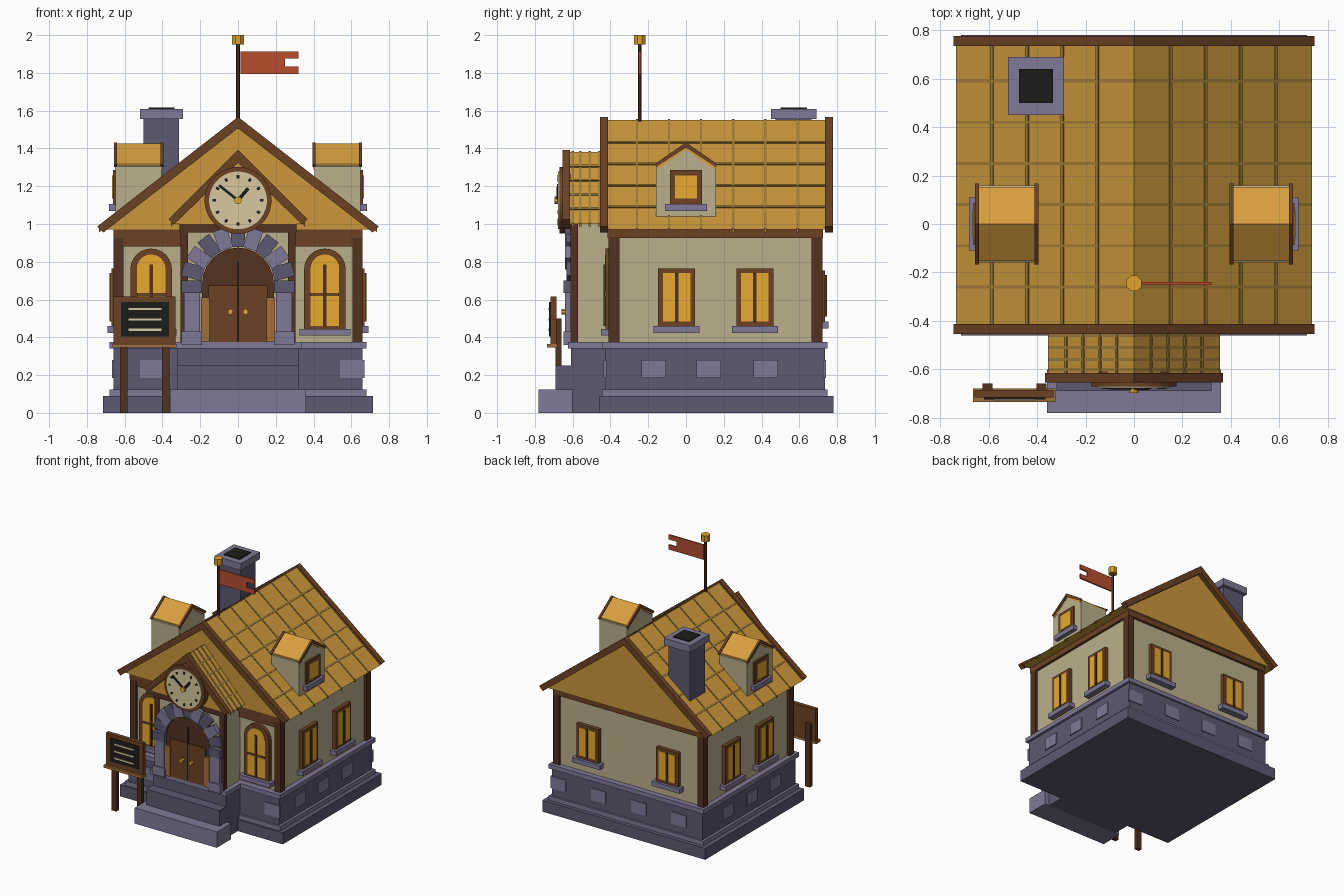
import bpy, bmesh
from math import sin, cos, pi, radians, hypot

if "Cube" in bpy.data.objects:
    bpy.data.objects.remove(bpy.data.objects["Cube"])

COL = dict(
    roof=(0.60, 0.31, 0.045), batten=(0.36, 0.21, 0.04), gable=(0.58, 0.29, 0.04),
    dormer=(0.68, 0.34, 0.05), wall=(0.50, 0.43, 0.26), brown=(0.15, 0.055, 0.017),
    dark=(0.085, 0.032, 0.014), tan=(0.36, 0.16, 0.045), stone=(0.22, 0.19, 0.31),
    slate=(0.11, 0.10, 0.165), glass=(0.80, 0.40, 0.03), gold=(0.75, 0.38, 0.03),
    cream=(0.68, 0.58, 0.35), black=(0.012, 0.012, 0.010), red=(0.48, 0.075, 0.03))
MATS = {}
for k, c in COL.items():
    MATS[k] = bpy.data.materials.new(k)
    MATS[k].diffuse_color = (*c, 1)


def slab(name, pts, side, d0, d1, mat):
    """Extrude a (u, z) outline outwards on one side: '-y', '+y', '-x', '+x' (or '+z' for (x, y))."""
    s = -1 if side[0] == '-' else 1
    ax = side[1]
    put = {'y': lambda u, v, d: (u, s * d, v), 'x': lambda u, v, d: (s * d, u, v),
           'z': lambda u, v, d: (u, v, d)}[ax]
    bm = bmesh.new()
    a = [bm.verts.new(put(u, v, d0)) for u, v in pts]
    b = [bm.verts.new(put(u, v, d1)) for u, v in pts]
    bm.faces.new(a)
    bm.faces.new(b[::-1])
    n = len(pts)
    for i in range(n):
        bm.faces.new((a[i], b[i], b[(i + 1) % n], a[(i + 1) % n]))
    bmesh.ops.recalc_face_normals(bm, faces=bm.faces[:])
    me = bpy.data.meshes.new(name)
    bm.to_mesh(me)
    bm.free()
    me.materials.append(MATS[mat])
    ob = bpy.data.objects.new(name, me)
    bpy.context.collection.objects.link(ob)
    return ob


def rect(u0, u1, v0, v1):
    return [(u0, v0), (u1, v0), (u1, v1), (u0, v1)]


def box(name, x0, x1, y0, y1, z0, z1, mat):
    return slab(name, rect(x0, x1, y0, y1), '+z', z0, z1, mat)


def ngon(cu, cv, r, n):
    return [(cu + r * cos(2 * pi * (i + .5) / n), cv + r * sin(2 * pi * (i + .5) / n)) for i in range(n)]


def arch(c, w, z0, zc, n=12):
    return [(c - w, z0), (c + w, z0)] + [(c + w * cos(pi * i / n), zc + w * sin(pi * i / n)) for i in range(n + 1)]


def bar(u, v, du, dv, h, w):
    """Rectangle at (u, v) with half-length h along (du, dv) and half-width w."""
    l = hypot(du, dv)
    a, b = du / l, dv / l
    return [(u + s * h * a - t * w * b, v + s * h * b + t * w * a) for s, t in ((-1, -1), (1, -1), (1, 1), (-1, 1))]


def chevron(w, zt, zb, t, cut=0.0):
    e = zb - t if cut == 0 else zb - cut
    return [(-w, zb), (0, zt), (w, zb), (w - cut, e), (0, zt - t), (-w + cut, e)]


# stone foundation
box("plinth", -.715, .715, -.46, .78, 0, .09, 'slate')
box("plinth_step", -.68, .68, -.445, .75, .09, .125, 'stone')
box("foundation", -.66, .66, -.43, .735, .125, .34, 'slate')
box("foundation_cap", -.68, .68, -.445, .75, .34, .375, 'stone')
for i in range(4):
    x = -.455 + .353 * i
    if i in (0, 3):
        slab("front_stone", rect(x - .065, x + .065, .185, .28), '-y', .42, .437, 'stone')
    slab("back_stone", rect(x - .065, x + .065, .185, .28), '+y', .725, .742, 'stone')
for y in (-.17, .12, .423):
    for s in ('-x', '+x'):
        slab("side_stone", rect(y - .065, y + .065, .185, .28), s, .65, .668, 'stone')

# walls, corner posts and beams
box("walls", -.64, .64, -.395, .705, .375, .96, 'wall')
for s in (-1, 1):
    for y in (-.41, .665):
        x0, x1 = sorted((s * .607, s * .66))
        box("corner_post", x0, x1, y, y + .057, .375, .93, 'dark')
box("wall_beam", -.66, .66, -.415, .725, .925, .975, 'brown')
box("front_band", -.61, .61, -.408, -.38, .88, .925, 'brown')


def roof(label, w, zt, zb, y0, y1, xs, ys):
    slab(label + "_roof", [(-w, zb), (w, zb), (0, zt)], '+y', y0, y1, 'roof')
    k = (zt - zb) / w
    for x in xs:
        for s in (-1, 1):
            slab(label + "_long_batten", bar(s * x, zt - k * x, s, -k, .007, .006), '+y', y0, y1, 'batten')
    for y in ys:
        slab(label + "_slope_batten", chevron(w, zt + .006, zb + .006, .02), '+y', y - .006, y + .006, 'batten')


# main roof and barge boards
roof("main", .735, 1.55, .97, -.42, .74, (.15, .295, .44, .585), [-.26 + .17 * i for i in range(6)])
for y in (-.455, .735):
    slab("barge_board", chevron(.745, 1.567, .987, .06, .032), '+y', y, y + .042, 'brown')

# porch: base, steps, walls, roof
box("porch_base", -.32, .32, -.61, -.4, 0, .34, 'slate')
box("porch_floor", -.335, .335, -.625, -.4, .34, .375, 'stone')
box("upper_step", -.32, .32, -.69, -.6, .125, .25, 'slate')
box("lower_step", -.36, .36, -.78, -.6, 0, .125, 'stone')
box("porch_walls", -.295, .295, -.603, -.38, .375, 1.005, 'wall')
for s in (-1, 1):
    x0, x1 = sorted((s * .265, s * .305))
    box("porch_post", x0, x1, -.612, -.572, .375, 1.0, 'dark')
box("porch_beam", -.31, .31, -.615, -.58, .955, 1.003, 'dark')
roof("porch", .355, 1.38, 1.0, -.62, -.3, (.07, .14, .21, .28), (-.6, -.56, -.51, -.46))
slab("porch_barge_board", chevron(.368, 1.392, 1.025, .068, .028), '-y', .615, .655, 'brown')

# door, pilasters and arch stones
slab("door_arch", arch(0, .19, .375, .685), '-y', .6, .622, 'dark')
for s in (-1, 1):
    def mir(a, b, z0, z1):
        return rect(*sorted((s * a, s * b)), z0, z1)
    slab("door_leaf", mir(.006, .155, .375, .675), '-y', .61, .632, 'brown')
    slab("door_side_strip", mir(.15, .195, .375, .61), '-y', .61, .64, 'tan')
    slab("door_knob", ngon(s * .04, .535, .015, 8), '-y', .625, .66, 'gold')
    slab("pilaster", mir(.2, .285, .375, .65), '-y', .6, .64, 'stone')
    slab("pilaster_base", mir(.19, .298, .36, .43), '-y', .6, .648, 'stone')
    slab("pilaster_cap", mir(.19, .298, .635, .70), '-y', .6, .648, 'slate')
slab("door_seam", rect(-.006, .006, .375, .8), '-y', .61, .628, 'black')
for i in range(9):
    a = radians(15 + 18.75 * i)
    slab("arch_stone", bar(.247 * cos(a), .685 + .247 * sin(a), cos(a), sin(a), .055, .038), '-y', .6,
         .64 if i % 2 else .632, 'stone' if i % 2 else 'slate')

# clock
slab("clock_rim", ngon(0, 1.125, .177, 32), '-y', .61, .67, 'brown')
slab("clock_face", ngon(0, 1.125, .153, 32), '-y', .66, .677, 'cream')
for i in range(12):
    a = 2 * pi * i / 12
    slab("clock_tick", bar(.125 * sin(a), 1.125 + .125 * cos(a), sin(a), cos(a), .009, .007), '-y', .67, .681, 'black')
slab("minute_hand", bar(-.05, 1.165, -.1, .08, .064, .007), '-y', .67, .684, 'black')
slab("hour_hand", bar(.027, 1.157, .055, .065, .042, .009), '-y', .67, .686, 'black')
slab("clock_hub", ngon(0, 1.125, .02, 10), '-y', .67, .697, 'gold')


# windows
def window(label, side, u, z0, z1, hw, d, f=.024, sill=.025, mullion=True):
    slab(label + "_frame", rect(u - hw, u + hw, z0, z1), side, d - .03, d + .025, 'brown')
    slab(label + "_glass", rect(u - hw + f, u + hw - f, z0 + f, z1 - f), side, d, d + .029, 'glass')
    if mullion:
        slab(label + "_mullion", rect(u - .009, u + .009, z0 + f, z1 - f), side, d, d + .036, 'dark')
    slab(label + "_sill", rect(u - hw - sill, u + hw + sill, z0 - .037, z0), side, d - .03, d + .045, 'stone')


for s in ('-x', '+x'):
    for y in (-.05, .365):
        window("side_window", s, y, .46, .765, .097, .645)
for x in (-.35, .35):
    window("back_window", '+y', x, .485, .755, .097, .71)
for x in (-.46, .46):
    slab("arched_frame", arch(x, .11, .44, .76), '-y', .38, .425, 'brown')
    slab("arched_glass", arch(x, .076, .46, .763), '-y', .4, .43, 'glass')
    slab("arched_mullion", rect(x - .009, x + .009, .46, .785), '-y', .4, .437, 'dark')
    slab("arched_crossbar", rect(x - .076, x + .076, .618, .634), '-y', .4, .435, 'brown')
    slab("arched_sill", rect(x - .135, x + .135, .41, .445), '-y', .38, .45, 'stone')

# dormers
for s in ('-x', '+x'):
    slab("dormer_body", [(-.158, 1.035), (.158, 1.035), (.158, 1.305), (0, 1.41), (-.158, 1.305)], s, .405, .648, 'wall')
    slab("dormer_roof", chevron(.152, 1.425, 1.318, .03), s, .4, .65, 'dormer')
    for d in (.394, .64):
        slab("dormer_barge", chevron(.168, 1.432, 1.315, .028, .012), s, d, d + .017, 'brown')
    window("dormer_window", s, 0, 1.107, 1.285, .086, .637, .028, .024, False)

# chimney
box("chimney_stack", -.5, -.312, .475, .665, 1.05, 1.56, 'slate')
box("chimney_cap", -.52, -.29, .45, .69, 1.555, 1.61, 'stone')
box("chimney_flue", -.475, -.335, .5, .64, 1.6, 1.617, 'black')

# flagpole
slab("flagpole", ngon(0, -.245, .011, 8), '+z', 1.5, 1.96, 'dark')
slab("pole_finial", ngon(0, -.245, .034, 8), '+z', 1.95, 2.0, 'gold')
slab("flag", [(.012, 1.795), (.32, 1.795), (.32, 1.833), (.25, 1.833), (.25, 1.875), (.32, 1.875),
              (.32, 1.912), (.012, 1.912)], '-y', .239, .251, 'red')

# notice board
for x in (-.605, -.382):
    box("board_post", x - .02, x + .02, -.69, -.658, 0, .5, 'dark')
box("board_frame", -.658, -.332, -.717, -.685, .362, .617, 'brown')
box("board_ledge", -.665, -.325, -.735, -.68, .345, .365, 'tan')
box("board_panel", -.62, -.365, -.724, -.7, .405, .588, 'black')
for z in (.55, .495, .44):
    box("board_line", -.58, -.405, -.728, -.71, z - .006, z + .006, 'cream')

for m in bpy.data.materials:
    if m.users and not m.is_grease_pencil:
        m.use_nodes = True
        m.node_tree.nodes["Principled BSDF"].inputs["Base Color"].default_value = m.diffuse_color
